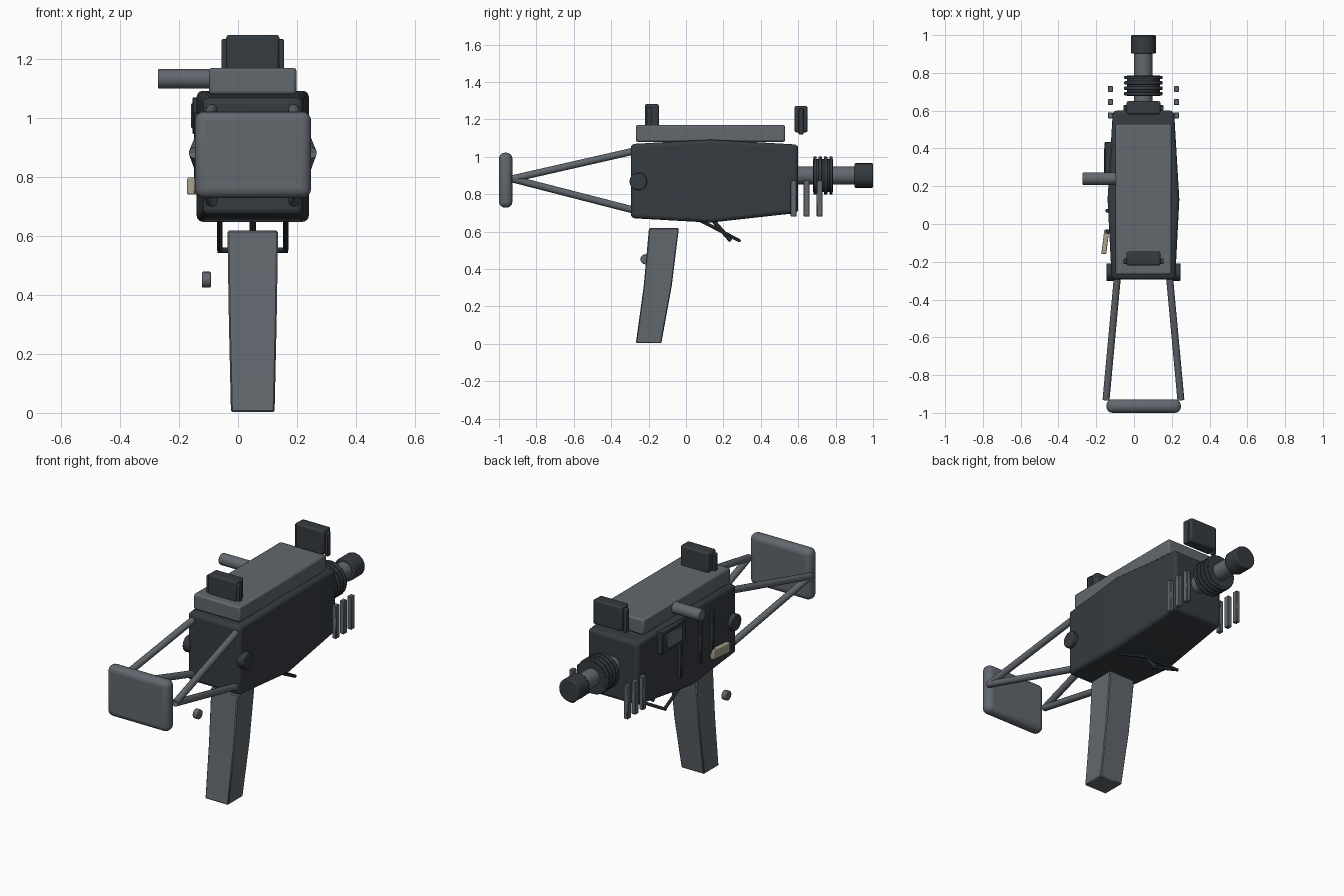
import bpy, bmesh, math
from mathutils import Vector

if "Cube" in bpy.data.objects:
    bpy.data.objects.remove(bpy.data.objects["Cube"])

CX = 0.05  # centre line of the model


def material(name, rgb):
    m = bpy.data.materials.new(name)
    m.diffuse_color = (*rgb, 1)
    m.use_nodes = True
    m.node_tree.nodes["Principled BSDF"].inputs["Base Color"].default_value = m.diffuse_color
    return m


DARK = material("charcoal", (0.036, 0.044, 0.053))
GREY = material("steel grey", (0.122, 0.138, 0.158))
BEIGE = material("beige", (0.40, 0.37, 0.28))


def finish(name, bm, mat, bevel=0.0, segments=2):
    bmesh.ops.recalc_face_normals(bm, faces=bm.faces)
    me = bpy.data.meshes.new(name)
    bm.to_mesh(me)
    bm.free()
    me.materials.append(mat)
    ob = bpy.data.objects.new(name, me)
    bpy.context.collection.objects.link(ob)
    bpy.context.view_layer.objects.active = ob
    ob.select_set(True)
    if bevel:
        mod = ob.modifiers.new("bevel", 'BEVEL')
        mod.width = bevel
        mod.segments = segments
        mod.limit_method = 'ANGLE'
        mod.angle_limit = math.radians(40)
    bpy.ops.object.shade_smooth_by_angle(angle=math.radians(35))
    ob.select_set(False)
    return ob


def box(name, x, y, z, mat, bevel=0.0, segments=2):
    bm = bmesh.new()
    bmesh.ops.create_cube(bm, size=1)
    for v in bm.verts:
        v.co = Vector([(r[0] + r[1]) / 2 + c * (r[1] - r[0])
                       for r, c in zip((x, y, z), v.co)])
    return finish(name, bm, mat, bevel, segments)


def rod(name, a, b, r, mat, sides=16, bevel=0.0):
    a, b = Vector(a), Vector(b)
    bm = bmesh.new()
    bmesh.ops.create_cone(bm, cap_ends=True, segments=sides,
                          radius1=r, radius2=r, depth=(b - a).length)
    rot = (b - a).to_track_quat('Z', 'Y')
    for v in bm.verts:
        v.co = rot @ v.co + (a + b) / 2
    return finish(name, bm, mat, bevel)


def loft(name, rings, mat, bevel=0.0, segments=2):
    """Join a row of four-cornered sections and cap both ends."""
    bm = bmesh.new()
    rows = [[bm.verts.new(p) for p in ring] for ring in rings]
    for a, b in zip(rows, rows[1:]):
        for i in range(4):
            j = (i + 1) % 4
            bm.faces.new((a[i], a[j], b[j], b[i]))
    bm.faces.new(rows[0])
    bm.faces.new(rows[-1])
    return finish(name, bm, mat, bevel, segments)


# Receiver: wider and taller at the middle
receiver = []
for y, h, z0, z1 in ((-0.295, 0.168, 0.672, 1.068), (0.13, 0.19, 0.648, 1.092),
                     (0.60, 0.162, 0.70, 1.065)):
    receiver.append([(CX - h, y, z0), (CX + h, y, z0), (CX + h, y, z1), (CX - h, y, z1)])
loft("receiver", receiver, DARK, 0.02, 3)

# Top cover and the side handle
box("top_cover", (-0.098, 0.198), (-0.268, 0.53), (1.08, 1.17), GREY, 0.01)
rod("charging_handle", (-0.272, 0.24, 1.133), (-0.06, 0.24, 1.133), 0.033, GREY, 20, 0.004)

# Grip, bent backwards
grip = []
for z, y0, y1, h in ((0.618, -0.198, -0.038, 0.086), (0.31, -0.226, -0.076, 0.081),
                     (0.003, -0.268, -0.132, 0.074)):
    grip.append([(CX - h, y0, z), (CX + h, y0, z), (CX + h, y1, z), (CX - h, y1, z)])
loft("grip", grip, GREY, 0.005, 1)
rod("grip_button", (-0.122, -0.217, 0.452), (-0.092, -0.217, 0.452), 0.027, GREY, 16, 0.004)

# Rear and front sights
for name, y0, y1, z0, z1 in (("rear_sight", -0.22, -0.145, 1.15, 1.282),
                             ("front_sight", 0.58, 0.65, 1.13, 1.272)):
    box(name, (-0.04, 0.14), (y0, y1), (z0, z1), DARK, 0.01)
    for side in (-1, 1):
        x = CX + side * 0.095
        ym = (y0 + y1) / 2 - (0.015 if y0 < 0 else 0)
        box(name + "_ear", (x - 0.011, x + 0.011), (ym - 0.014, ym + 0.014),
            (z0 - 0.01, z1 - 0.015), DARK, 0.004)

# Barrel, cooling rings and muzzle
rod("barrel", (CX, 0.57, 0.90), (CX, 0.92, 0.90), 0.049, GREY, 24)
rod("barrel_sleeve", (CX, 0.678, 0.90), (CX, 0.787, 0.90), 0.088, DARK, 24)
for i in range(4):
    y = 0.69 + i * 0.0285
    rod("cooling_ring", (CX, y - 0.009, 0.90), (CX, y + 0.009, 0.90), 0.102, DARK, 24, 0.004)
rod("muzzle", (CX, 0.902, 0.90), (CX, 1.0, 0.90), 0.066, DARK, 24, 0.006)

# Parts found on both sides
for side in (-1, 1):
    # Upright slats beside the barrel
    x = CX + side * 0.175
    for y in (0.575, 0.645, 0.715):
        box("side_slat", (x - 0.013, x + 0.013), (y - 0.016, y + 0.016), (0.68, 0.872), GREY, 0.003, 1)
    # Stock hinge disc
    rod("hinge_disc", (CX + side * 0.15, -0.255, 0.868), (CX + side * 0.196, -0.255, 0.868),
        0.047, DARK, 20, 0.005)
    # Stock struts meeting at the butt plate
    for z in (1.03, 0.715):
        rod("stock_strut", (CX + side * 0.138, -0.28, z), (CX + side * 0.198, -0.93, 0.882),
            0.019, GREY, 14)
    # Trigger guard legs
    rod("guard_leg", (CX + side * 0.112, 0.08, 0.658), (CX + side * 0.112, 0.285, 0.552),
        0.009, DARK, 8)

# Butt plate
box("butt_plate", (-0.146, 0.248), (-1.0, -0.928), (0.728, 1.022), GREY, 0.032, 4)

# Trigger guard bar and trigger
rod("guard_bar", (CX - 0.12, 0.285, 0.552), (CX + 0.12, 0.285, 0.552), 0.009, DARK, 8)
rod("trigger", (CX, 0.14, 0.665), (CX, 0.24, 0.55), 0.011, DARK, 8)

# Left side: port frame, ribs and selector
box("port_frame", (-0.155, -0.10), (0.22, 0.435), (0.945, 1.07), DARK, 0.004, 1)
box("port_cover", (-0.16, -0.11), (0.255, 0.40), (0.965, 1.05), GREY, 0.004, 1)
for y, z0, z1 in ((0.25, 0.74, 0.94), (0.07, 0.76, 1.0), (-0.04, 0.77, 1.02)):
    box("side_rib", (-0.15, -0.11), (y - 0.01, y + 0.01), (z0, z1), DARK, 0.003, 1)
loft("selector", [[(x - 0.013, y, 0.74), (x + 0.013, y, 0.74), (x + 0.013, y, 0.798),
                   (x - 0.013, y, 0.798)] for x, y in ((-0.16, -0.16), (-0.144, -0.03))],
     BEIGE, 0.005)
